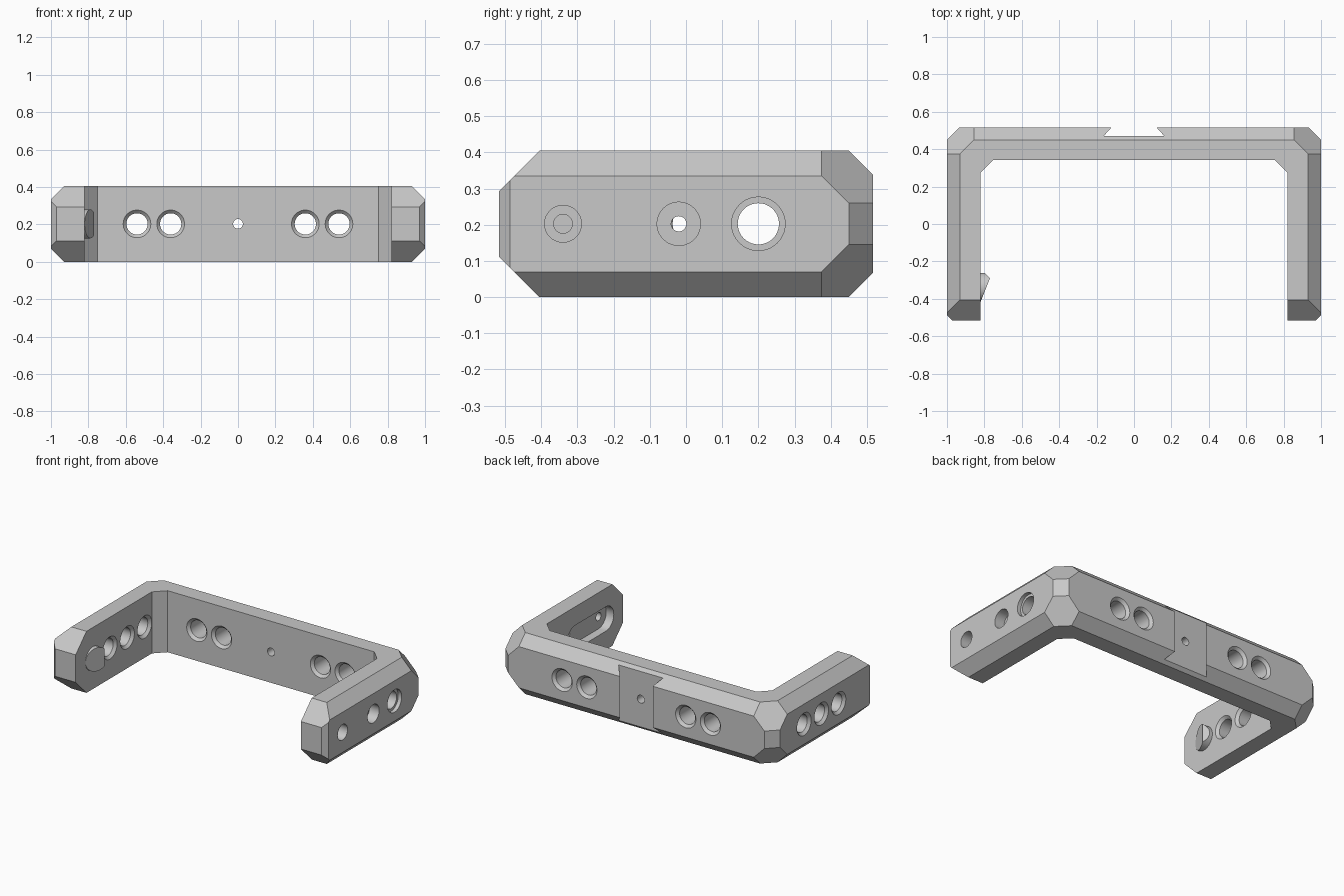
import bpy, bmesh, math
from mathutils import Vector

cube = bpy.data.objects.get("Cube")
if cube:
    bpy.data.objects.remove(cube, do_unlink=True)

HEIGHT = 0.405
MID = HEIGHT / 2          # height of every hole centre
DEPTH = 0.517             # half depth of the bracket
ARM_IN = 0.82             # inner face of the arms
WALL_IN = 0.343           # inner face of the back wall

grey = bpy.data.materials.new("light_grey")
grey.use_nodes = True
colour = (0.58, 0.58, 0.58, 1)
grey.diffuse_color = colour
grey.node_tree.nodes["Principled BSDF"].inputs["Base Color"].default_value = colour


def finish(name, bm):
    bmesh.ops.recalc_face_normals(bm, faces=bm.faces)
    mesh = bpy.data.meshes.new(name)
    bm.to_mesh(mesh)
    bm.free()
    mesh.materials.append(grey)
    obj = bpy.data.objects.new(name, mesh)
    bpy.context.collection.objects.link(obj)
    return obj


def clip(bm, normal, limit):
    """Slice off everything where normal . point exceeds limit."""
    n = Vector(normal)
    cut = bmesh.ops.bisect_plane(
        bm, geom=bm.verts[:] + bm.edges[:] + bm.faces[:], dist=1e-5,
        plane_co=n * (limit / n.length_squared), plane_no=n, clear_outer=True)
    edges = [e for e in cut["geom_cut"] if isinstance(e, bmesh.types.BMEdge)]
    bmesh.ops.holes_fill(bm, edges=edges, sides=0)


def prism(name, outline, low, high, axis):
    """Extrude an outline along X or Z."""
    bm = bmesh.new()

    def place(p, t):
        return (t, p[0], p[1]) if axis == "X" else (p[0], p[1], t)
    a = [bm.verts.new(place(p, low)) for p in outline]
    b = [bm.verts.new(place(p, high)) for p in outline]
    bm.faces.new(a)
    bm.faces.new(b)
    for i in range(len(a)):
        j = (i + 1) % len(a)
        bm.faces.new((a[i], a[j], b[j], b[i]))
    return finish(name, bm)


def turned(profile, u, axis, sides=40):
    """Round solid from (position, radius) pairs along X or Y."""
    bm = bmesh.new()
    rings = []
    for t, r in profile:
        ring = []
        for k in range(sides):
            a = math.tau * k / sides
            s, z = u + r * math.cos(a), MID + r * math.sin(a)
            ring.append(bm.verts.new((t, s, z) if axis == "X" else (s, t, z)))
        rings.append(ring)
    bm.faces.new(rings[0])
    bm.faces.new(rings[-1])
    for a, b in zip(rings, rings[1:]):
        for k in range(sides):
            j = (k + 1) % sides
            bm.faces.new((a[k], a[j], b[j], b[k]))
    return bm


def carve(obj, cutter):
    cutter.hide_render = True
    mod = obj.modifiers.new("cut", "BOOLEAN")
    mod.operation = "DIFFERENCE"
    mod.solver = "EXACT"
    mod.object = cutter
    bpy.context.view_layer.objects.active = obj
    bpy.ops.object.modifier_apply(modifier=mod.name)
    bpy.data.objects.remove(cutter, do_unlink=True)


def bore(obj, profile, u, axis):
    carve(obj, finish("hole_cutter", turned(profile, u, axis)))


def countersunk(low, high, r=0.057, c=0.017, e=0.01):
    return [(low - e, r + c + e), (low + c, r), (high - c, r), (high + e, r + c + e)]


def smooth(obj):
    bpy.ops.object.select_all(action="DESELECT")
    obj.select_set(True)
    bpy.context.view_layer.objects.active = obj
    bpy.ops.object.shade_smooth_by_angle(angle=math.radians(25))


# Bracket body: a block with all outer edges and corners bevelled
bm = bmesh.new()
bmesh.ops.create_cube(bm, size=2)
for v in bm.verts:
    v.co = (v.co.x, v.co.y * DEPTH, v.co.z * MID)
for s in (-1, 1):
    clip(bm, (0, 1, s), 0.6525)          # back wall edges
    clip(bm, (0, -1, s), 0.6075)         # arm tips, above and below
    clip(bm, (s, 1, 0), 1.45)            # upright corner
    clip(bm, (s, -1, 0), 1.487)          # arm tips, outer side
    for t in (-1, 1):
        clip(bm, (s, 0, t), 1.1325)      # arm edges
        clip(bm, (s, 1, t), 1.5075)      # corner facets
bmesh.ops.translate(bm, verts=bm.verts, vec=(0, 0, MID))
body = finish("bracket_body", bm)

# Opening between the arms
half = [(ARM_IN, -1), (ARM_IN, 0.275), (0.752, WALL_IN)]
carve(body, prism("opening", half + [(-x, y) for x, y in reversed(half)], -1, 1, "Z"))

# Dovetail groove in the back
dovetail = [(0.162, 0.47), (0.102, 0.537), (-0.102, 0.537), (-0.162, 0.47)]
carve(body, prism("groove", dovetail, -1, 1, "Z"))

# Back wall holes
for x in (-0.54, -0.36, 0.36, 0.54):
    bore(body, countersunk(WALL_IN, DEPTH), x, "Y")
bore(body, [(0.2, 0.026), (0.7, 0.026)], 0, "Y")

# Right arm holes
for y in (-0.16, 0.02, 0.2):
    bore(body, countersunk(-1, -ARM_IN), y, "X")

# Left arm: long recess inside, then stepped holes from outside
steps = 16
arc = [math.pi * k / steps - math.pi / 2 for k in range(steps + 1)]
R = 0.08
slot = [(-0.02 + R * math.cos(a), MID + R * math.sin(a)) for a in arc]
slot += [(-0.34 - R * math.cos(a), MID - R * math.sin(a)) for a in arc]
carve(body, prism("recess", slot, 0.7, ARM_IN + 0.055, "X"))
for y, small, big in ((-0.34, 0.026, 0.051), (-0.02, 0.021, 0.06)):
    bore(body, [(0.8, small), (0.93, small), (0.93, big), (1.1, big)], y, "X")
bore(body, [(ARM_IN - 0.01, 0.084), (ARM_IN + 0.017, 0.057), (0.975, 0.057),
            (0.975, 0.074), (1.1, 0.074)], 0.2, "X")
smooth(body)

# Wedge-shaped lug on the inside of the right arm
bm = turned([(-0.84, 0.077), (-0.769, 0.077)], -0.338, "X")
bmesh.ops.recalc_face_normals(bm, faces=bm.faces)
clip(bm, (0.125, -0.05, 0), -0.125 * ARM_IN + 0.05 * 0.415)
clip(bm, (1, 1, 0), -1.06)
smooth(finish("locating_lug", bm))
